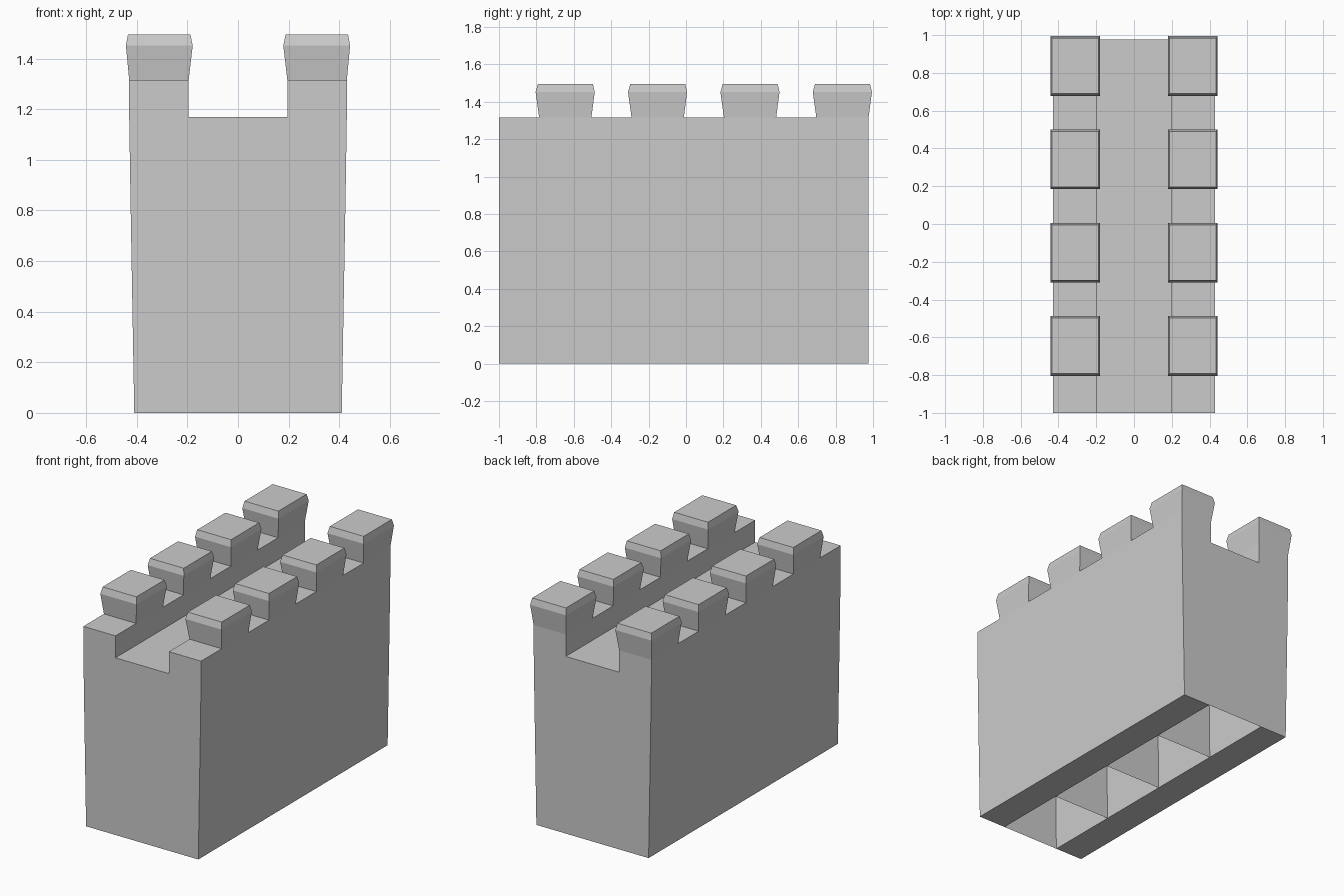
import bpy, bmesh

if "Cube" in bpy.data.objects:
    bpy.data.objects.remove(bpy.data.objects["Cube"])

PITCH = 0.494          # length of one wall section
START = -1.0           # front end of the wall
WALK_Z, TOP_Z = 1.17, 1.315


def make_object(name, bm):
    bmesh.ops.recalc_face_normals(bm, faces=bm.faces)
    mesh = bpy.data.meshes.new(name)
    bm.to_mesh(mesh)
    bm.free()
    obj = bpy.data.objects.new(name, mesh)
    bpy.context.collection.objects.link(obj)
    return obj


def loft(name, rings, cap_first=True):
    """Join successive closed rings of points with quads and cap the ends."""
    bm = bmesh.new()
    vr = [[bm.verts.new(p) for p in ring] for ring in rings]
    n = len(vr[0])
    for a, b in zip(vr, vr[1:]):
        for i in range(n):
            j = (i + 1) % n
            bm.faces.new((a[i], a[j], b[j], b[i]))
    if cap_first:
        bm.faces.new(vr[0])
    bm.faces.new(vr[-1])
    return make_object(name, bm)


def rect(x0, x1, y0, y1, z):
    return [(x0, y0, z), (x1, y0, z), (x1, y1, z), (x0, y1, z)]


def mirror_x(rings, s):
    return [[(s * x, y, z) for x, y, z in ring] for ring in rings]


# Cross-section of one side wall: battered outside, slightly leaning inside
PROFILE = [(0.21, 0), (0.41, 0), (0.425, 0.85), (0.43, WALK_Z),
           (0.43, TOP_Z), (0.195, TOP_Z), (0.195, WALK_Z)]

for k in range(4):
    y0 = START + k * PITCH
    y1 = y0 + PITCH

    # Side walls and flared battlements, left and right
    wall = [[(x, y, z) for x, z in PROFILE] for y in (y0, y1)]
    merlon = [rect(0.195, 0.43, y0 + 0.215, y1, TOP_Z),
              rect(0.179, 0.443, y0 + 0.196, y1 + 0.018, 1.452),
              rect(0.188, 0.435, y0 + 0.208, y1 + 0.008, 1.495)]
    for side, s in (("left", -1), ("right", 1)):
        loft(f"{side}_wall_{k + 1}", mirror_x(wall, s))
        loft(f"{side}_battlement_{k + 1}", mirror_x(merlon, s), cap_first=False)

# Walkway slab with end walls and thin partitions, open underneath
bm = bmesh.new()
edges = []
for k in range(5):
    y = START + k * PITCH
    a, b, c, d = [bm.verts.new(p) for p in (
        (-0.21, y, 0), (0.21, y, 0), (0.195, y, WALK_Z), (-0.195, y, WALK_Z))]
    bm.faces.new((a, b, c, d))
    edges.append((d, c))
for (d0, c0), (d1, c1) in zip(edges, edges[1:]):
    bm.faces.new((d0, c0, c1, d1))
make_object("walkway_and_partitions", bm)
